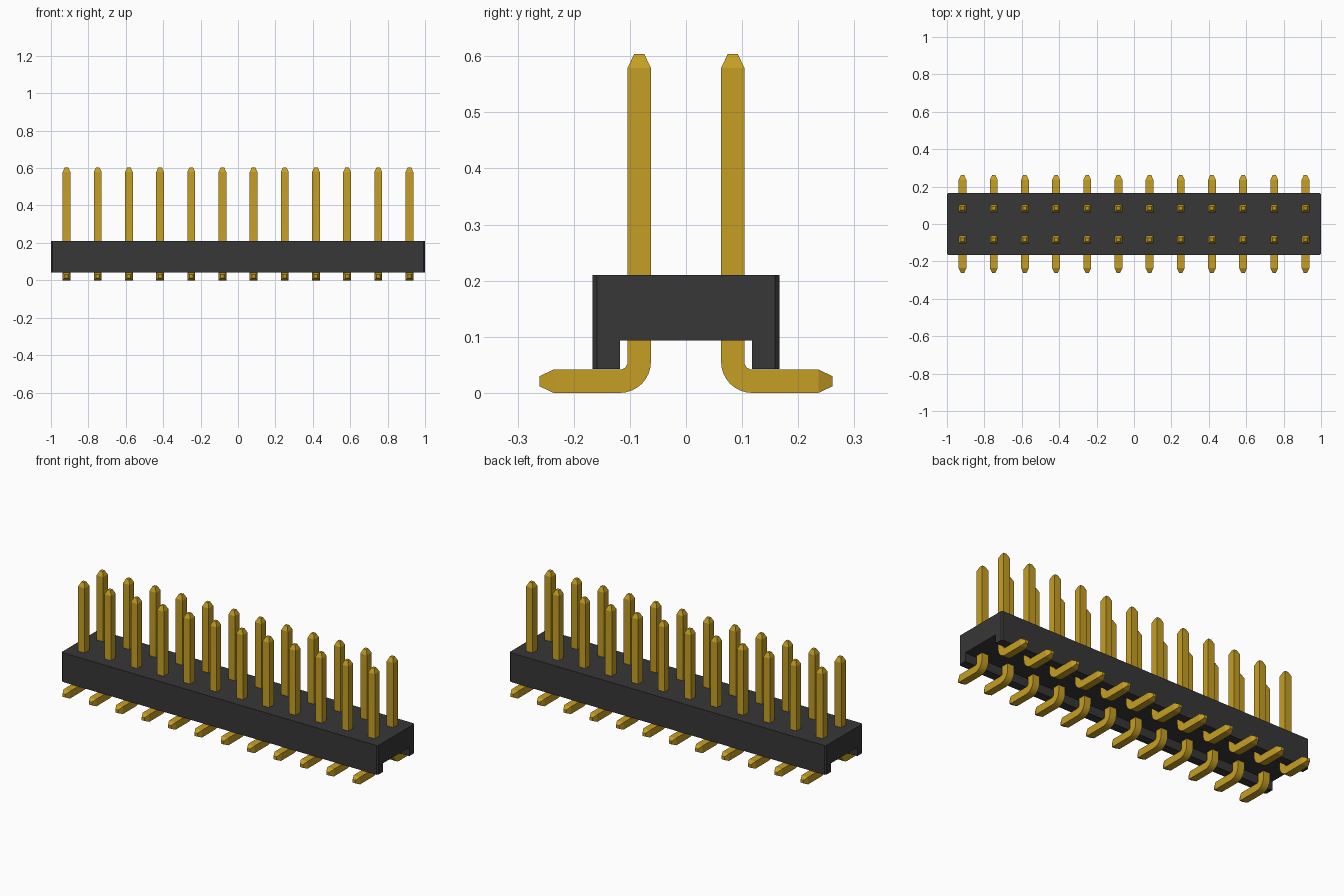
import bpy
import bmesh
from math import sin, cos, pi, radians
from mathutils import Vector

cube = bpy.data.objects.get("Cube")
if cube:
    bpy.data.objects.remove(cube, do_unlink=True)


def make_material(name, rgb):
    mat = bpy.data.materials.new(name)
    mat.use_nodes = True
    color = (*rgb, 1)
    mat.diffuse_color = color
    mat.node_tree.nodes["Principled BSDF"].inputs["Base Color"].default_value = color
    return mat


def add_object(name, mesh):
    obj = bpy.data.objects.new(name, mesh)
    bpy.context.collection.objects.link(obj)
    return obj


def finish_mesh(bm, name, mat):
    bmesh.ops.recalc_face_normals(bm, faces=bm.faces[:])
    mesh = bpy.data.meshes.new(name)
    bm.to_mesh(mesh)
    bm.free()
    mesh.materials.append(mat)
    return mesh


black = make_material("black plastic", (0.038, 0.038, 0.038))
gold = make_material("gold metal", (0.56, 0.345, 0.018))

COLUMNS = 12
PITCH = 2 / COLUMNS
ROW_Y = PITCH / 2
HALF = 0.0208          # half the pin thickness
TIP = 0.009            # half the blunt tip thickness

# Housing: channel-shaped profile extruded along x, vertical corners chamfered
W, SLOT, LOW, ROOF, TOP = 0.167, 0.118, 0.043, 0.093, 0.21
half_profile = [(W, TOP), (W, LOW), (SLOT, LOW), (SLOT, ROOF)]
profile = half_profile + [(-y, z) for y, z in reversed(half_profile)]
bm = bmesh.new()
face = bm.faces.new([bm.verts.new((-1, y, z)) for y, z in profile])
extruded = bmesh.ops.extrude_face_region(bm, geom=[face], use_keep_orig=True)
bmesh.ops.translate(bm, vec=(2, 0, 0),
                    verts=[v for v in extruded["geom"] if isinstance(v, bmesh.types.BMVert)])
corners = [e for e in bm.edges
           if all(abs(abs(v.co.y) - W) < 1e-4 for v in e.verts)
           and abs(e.verts[0].co.z - e.verts[1].co.z) > 0.01]
bmesh.ops.bevel(bm, geom=corners, offset=0.008, segments=1, affect='EDGES')
add_object("housing", finish_mesh(bm, "housing", black))

# Pin: square section swept from the upright tip, round the bend, to the foot tip
BEND_R, STEPS = 0.0345, 8
PIN_TOP, FOOT_END, TAPER = 0.604, 0.261, 0.025
bend_y, bend_z = ROW_Y + BEND_R, HALF + BEND_R
stations = [(ROW_Y, PIN_TOP, 0, TIP), (ROW_Y, PIN_TOP - TAPER, 0, HALF)]
for i in range(STEPS + 1):
    a = i / STEPS * pi / 2
    stations.append((bend_y - BEND_R * cos(a), bend_z - BEND_R * sin(a), a, HALF))
stations += [(FOOT_END - TAPER, HALF, pi / 2, HALF), (FOOT_END, HALF, pi / 2, TIP)]

bm = bmesh.new()
rings = []
for y, z, a, h in stations:
    across = Vector((0, cos(a), sin(a)))
    side = Vector((1, 0, 0))
    centre = Vector((0, y, z))
    rings.append([bm.verts.new(centre + h * (sx * side + sy * across))
                  for sx, sy in ((-1, -1), (1, -1), (1, 1), (-1, 1))])
for r1, r2 in zip(rings, rings[1:]):
    for k in range(4):
        n = (k + 1) % 4
        bm.faces.new((r1[k], r1[n], r2[n], r2[k]))
bm.faces.new(rings[0])
bm.faces.new(rings[-1])
pin_mesh = finish_mesh(bm, "pin", gold)

# Two facing rows of pins sharing one mesh
for row, angle in (("back", 0), ("front", pi)):
    for i in range(COLUMNS):
        pin = add_object(f"{row}_pin_{i + 1}", pin_mesh)
        pin.location.x = (i + 0.5) * PITCH - 1
        pin.rotation_euler.z = angle

# Smooth the bend only, keeping the square edges and tapers crisp
bpy.ops.object.select_all(action='DESELECT')
pin.select_set(True)
bpy.context.view_layer.objects.active = pin
bpy.ops.object.shade_smooth_by_angle(angle=radians(20))
